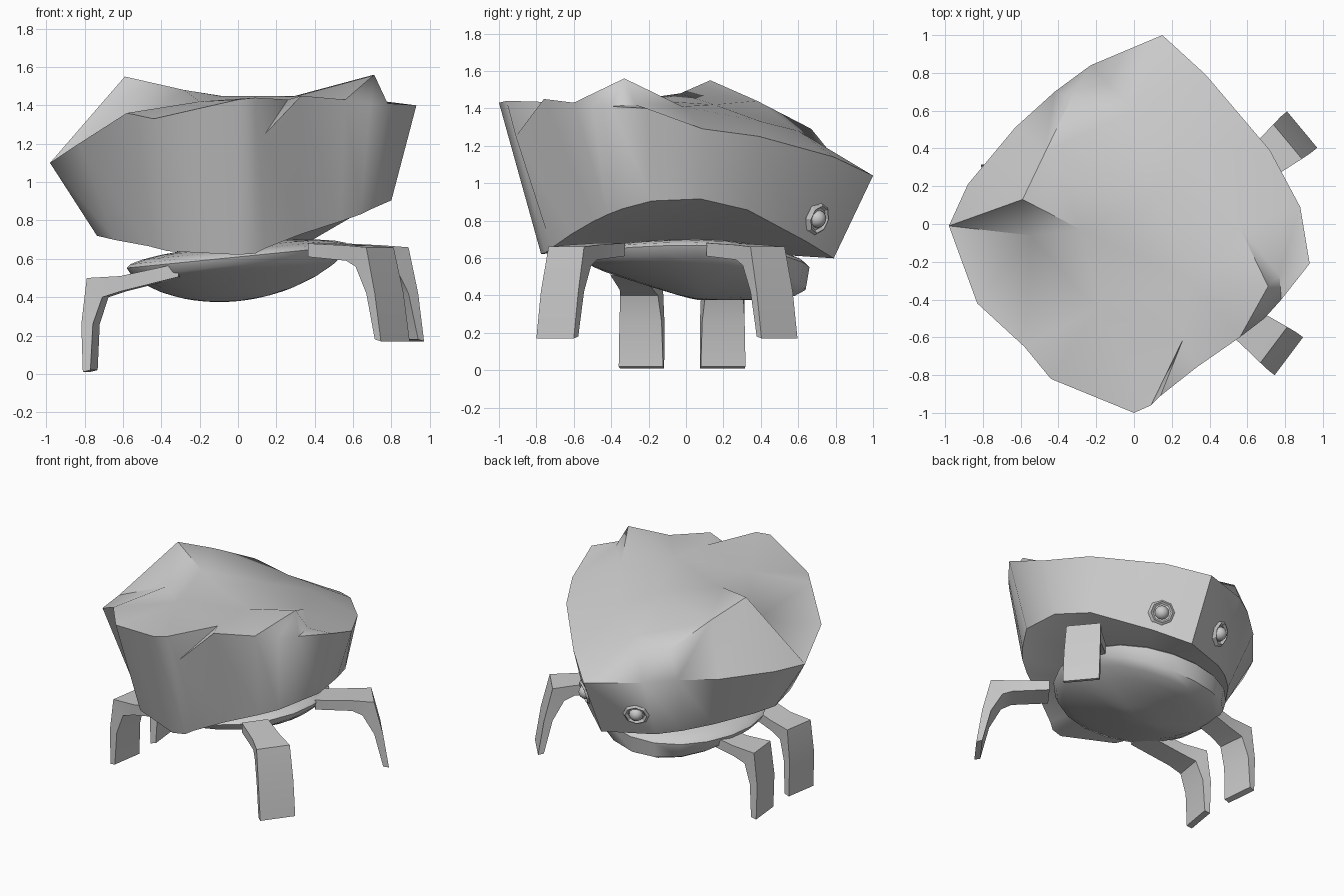
import bpy, bmesh, math
from mathutils import Vector
from mathutils.geometry import delaunay_2d_cdt

if "Cube" in bpy.data.objects:
    bpy.data.objects.remove(bpy.data.objects["Cube"])

stone = bpy.data.materials.new("stone_grey")
stone.use_nodes = True
GREY = (0.6, 0.6, 0.6, 1)
stone.diffuse_color = GREY
stone.node_tree.nodes["Principled BSDF"].inputs["Base Color"].default_value = GREY


def finish(obj, name, angle):
    obj.name = name
    obj.data.materials.clear()
    obj.data.materials.append(stone)
    bpy.ops.object.select_all(action='DESELECT')
    obj.select_set(True)
    bpy.context.view_layer.objects.active = obj
    bpy.ops.object.shade_smooth_by_angle(angle=math.radians(angle))


def from_bmesh(bm, name, angle=30):
    bmesh.ops.recalc_face_normals(bm, faces=bm.faces)
    mesh = bpy.data.meshes.new(name)
    bm.to_mesh(mesh)
    bm.free()
    obj = bpy.data.objects.new(name, mesh)
    bpy.context.collection.objects.link(obj)
    finish(obj, name, angle)


# Rock shell: jagged rim, counter-clockwise from the right side
RIM = [(.93, -.21, 1.40), (.88, .09, 1.29), (.72, .39, 1.25), (.38, .79, 1.14),
       (.15, 1, 1.04), (-.23, .84, 1.08), (-.42, .70, 1.10), (-.63, .51, 1.09),
       (-.88, .21, 1.10), (-.98, -.01, 1.10), (-.83, -.42, 1.2), (-.58, -.65, 1.36),
       (-.44, -.82, 1.33), (0, -1, 1.43), (.09, -.96, 1.44), (.14, -.91, 1.25),
       (.33, -.76, 1.45), (.56, -.60, 1.43), (.69, -.5, 1.41), (.78, -.4, 1.41)]
# Two peaks with their cliffs, the notch, and the gentle middle of the top
PEAKS = [(-.59, .13, 1.55), (-.55, -.06, 1.30), (-.28, -.03, 1.48), (.71, -.33, 1.56),
         (.56, -.02, 1.41), (.77, -.27, 1.42), (.26, -.61, 1.43), (.3, -.3, 1.45),
         (-.2, -.45, 1.42), (-.1, -.12, 1.45), (.1, .15, 1.42), (.3, .4, 1.33),
         (-.33, .67, 1.29), (-.47, .38, 1.44), (0, .6, 1.28)]


def lower_edge(p):
    x, y, _ = p
    if x > 0:
        lx, ly = x * (1 - .14 * (x / .93) ** 2), y * (.775 + .1 * x)
        rise, bend = .31, 1
    else:
        lx, ly = x * (1 - .25 * math.sqrt(-x / .98)), y * .775
        rise, bend = .11, 1.4
    return lx, ly, .61 - .015 * ly + rise * max(0, 1 - (ly / .76) ** 2) ** bend


bm = bmesh.new()
n = len(RIM)
points = RIM + PEAKS
creases = [(n, n + 2), (n + 2, n + 9), (n, 9), (n + 3, n + 4), (n + 3, n + 5),
           (n, n + 13), (n + 13, n + 12), (14, n + 6), (15, n + 6)]
flat = [Vector(p[:2]) for p in points]
out = delaunay_2d_cdt(flat, creases, [list(range(n))], 1, 1e-5)
source = [ids[0] if ids else 0 for ids in out[3]]
top = [bm.verts.new(p) for p in points]
for tri in out[2]:
    bm.faces.new([top[source[i]] for i in tri])
low = [bm.verts.new(lower_edge(p)) for p in RIM]
centre = bm.verts.new((0, 0, .65))
for i in range(n):
    j = (i + 1) % n
    bm.faces.new((top[i], low[i], low[j], top[j]))
    bm.faces.new((low[i], centre, low[j]))
from_bmesh(bm, "rock_shell", 50)

# Body: shallow dome above, a scoop below that deepens toward the back
bm = bmesh.new()
bmesh.ops.create_uvsphere(bm, u_segments=20, v_segments=12, radius=1)
for v in bm.verts:
    u, t, w = v.co
    x, y = .58 * u, .06 + .6 * t
    deep = (.08 + .15 * min(1, max(0, (y + .5) / .55))) * math.sqrt(max(0, 1 - u * u))
    z = .61 + .1 * x - .06 * max(0, t) ** 2
    v.co = (x, y, z + (.07 * w if w > 0 else -deep * abs(w) ** .45))
from_bmesh(bm, "body", 50)


# Legs: a bent, tapering profile swept across the leg's width
def leg(name, foot, heading, drop, lean, width):
    # (distance from foot, height, lean factor, width factor)
    outer = [(0, .17, 0, 1), (-.04, .42, .6, 1), (-.10, .66, 1, .95),
             (-.25, .67, .7, .8), (-.50, .68, 0, .75)]
    inner = [(-.50, .61, 0, .75), (-.25, .59, .7, .75), (-.18, .56, 1, .85),
             (-.10, .42, .6, .95), (-.04, .18, 0, 1)]
    d = Vector((*heading, 0)).normalized()
    across = Vector((-d.y, d.x, 0))
    bm = bmesh.new()
    sides = []
    for s in (-.5, .5):
        ring = []
        for r, h, bend, wide in outer + inner:
            fall = drop * (.65 if r < -.4 else 1)
            spot = Vector((*foot, h - fall)) + d * (r + lean * bend)
            ring.append(bm.verts.new(spot + across * (s * width * wide)))
        sides.append(ring)
    a, b = sides
    m = len(a)
    for i in range(m):
        j = (i + 1) % m
        bm.faces.new((a[i], a[j], b[j], b[i]))
    for side in sides:
        for i in range(m // 2 - 1):
            bm.faces.new((side[i], side[i + 1], side[m - 2 - i], side[m - 1 - i]))
    from_bmesh(bm, name, 50)


leg("left_back_leg", (.89, .50), (.77, .64), 0, 0, .25)
leg("left_front_leg", (.82, -.70), (.8, -.6), 0, 0, .25)
leg("right_back_leg", (-.79, .195), (-1, -.1), .16, .08, .24)
leg("right_front_leg", (-.79, -.235), (-1, .16), .16, .08, .24)

# Eyes: a faceted socket ring around a small ball
for side, spot, facing in (("left", (.34, .70, .81), (.6, .75, -.25)),
                           ("right", (-.12, .76, .79), (-.4, .85, -.35))):
    turn = Vector(facing).to_track_quat('Z', 'Y').to_euler()
    bpy.ops.mesh.primitive_torus_add(major_segments=8, minor_segments=4, major_radius=.075,
                                     minor_radius=.02, location=spot, rotation=turn)
    finish(bpy.context.object, side + "_eye_socket", 30)
    bpy.ops.mesh.primitive_uv_sphere_add(segments=12, ring_count=8, radius=.05,
                                         location=spot, rotation=turn)
    finish(bpy.context.object, side + "_eye", 60)
